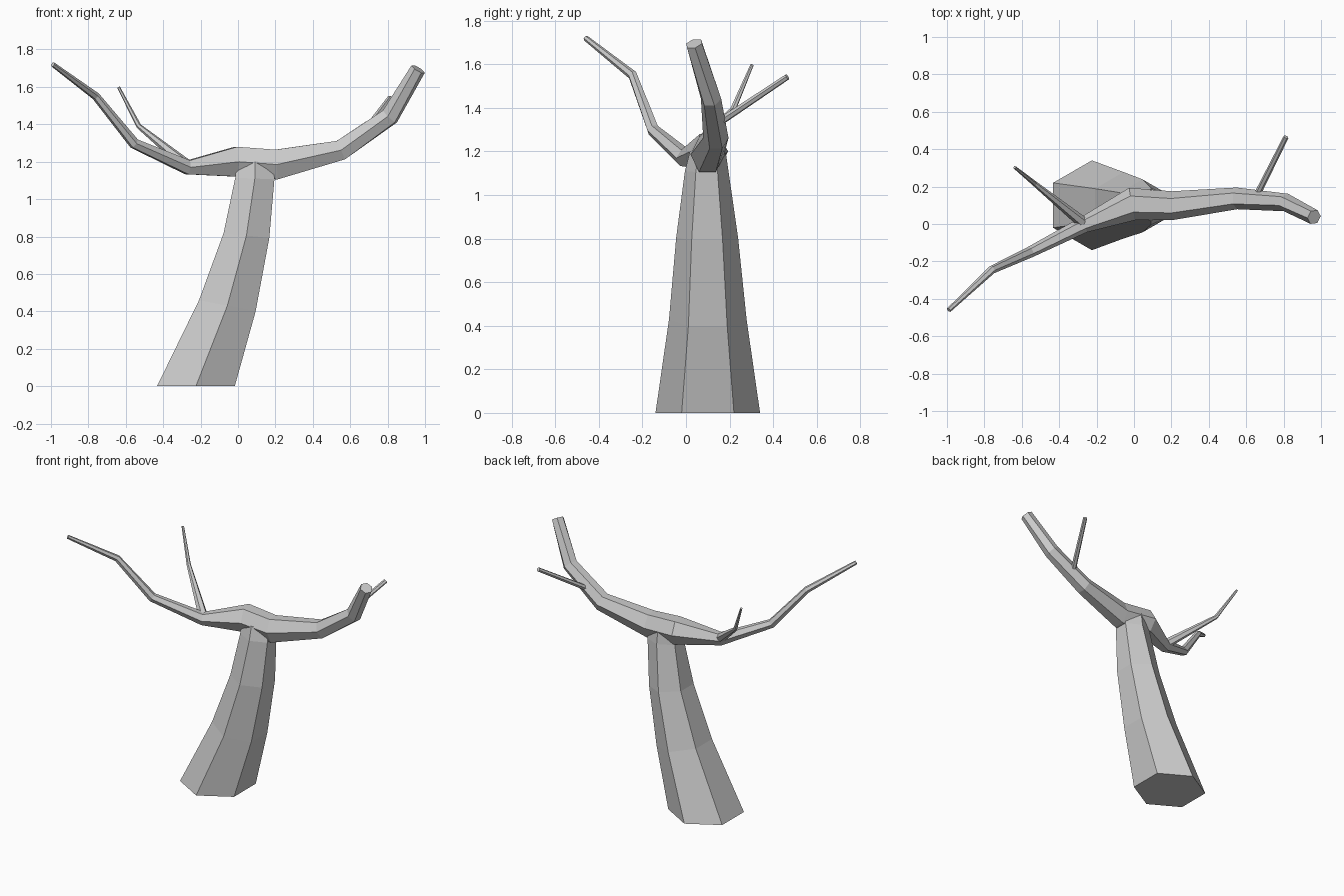
import bpy
import bmesh
from math import cos, sin, pi
from mathutils import Vector

cube = bpy.data.objects.get("Cube")
if cube:
    bpy.data.objects.remove(cube)

# One plain grey for the whole tree
grey = bpy.data.materials.new("light grey")
grey.use_nodes = True
colour = (0.6, 0.6, 0.6, 1)
grey.diffuse_color = colour
grey.node_tree.nodes["Principled BSDF"].inputs["Base Color"].default_value = colour

SIDES = 6


def tube(name, rings, axes=None):
    """Six-sided limb through rings of (x, y, z, side radius, up radius)."""
    points = [Vector(r[:3]) for r in rings]
    last = len(points) - 1
    bm = bmesh.new()
    loops = []
    for i, (p, ring) in enumerate(zip(points, rings)):
        # Each ring sits on the bisector of its neighbouring segments
        if axes:
            axis = Vector(axes[i]).normalized()
        else:
            before = (p - points[max(i - 1, 0)]).normalized()
            after = (points[min(i + 1, last)] - p).normalized()
            axis = (before + after).normalized()
        travel = points[last] - points[0]
        side = Vector((-travel.y, travel.x, 0))
        if not axes:
            side = Vector((-axis.y, axis.x, 0))
        side.normalize()
        up = axis.cross(side)
        r_side, r_up = ring[3], ring[-1]
        loops.append([bm.verts.new(p + side * r_side * cos(2 * pi * k / SIDES)
                                   + up * r_up * sin(2 * pi * k / SIDES))
                      for k in range(SIDES)])
    for a, b in zip(loops, loops[1:]):
        for k in range(SIDES):
            n = (k + 1) % SIDES
            bm.faces.new((a[k], a[n], b[n], b[k]))
    bm.faces.new(loops[0])
    bm.faces.new(loops[-1])
    bmesh.ops.recalc_face_normals(bm, faces=bm.faces)
    mesh = bpy.data.meshes.new(name)
    bm.to_mesh(mesh)
    bm.free()
    mesh.materials.append(grey)
    obj = bpy.data.objects.new(name, mesh)
    bpy.context.collection.objects.link(obj)
    return obj


# Leaning trunk, flared at the ground, ending inside the boughs
tube("trunk", [
    (-0.225, 0.1, 0, 0.24),
    (-0.057, 0.1, 0.43, 0.178),
    (0.045, 0.097, 0.805, 0.142),
    (0.09, 0.095, 1.11, 0.1, 0.121),
    (0.09, 0.1, 1.2, 0.082, 0.115),
], axes=[(0, 0, 1), (0.2, 0, 1), (0.1, 0, 1), (0.04, 0, 1), (0, 0, 1)])

# Right and left boughs as one limb across the trunk
tube("boughs", [
    (-0.99, -0.46, 1.72, 0.013),
    (-0.76, -0.245, 1.55, 0.022),
    (-0.555, -0.15, 1.297, 0.03),
    (-0.27, -0.005, 1.17, 0.043),
    (-0.01, 0.107, 1.2, 0.088, 0.092),
    (0.205, 0.098, 1.185, 0.077, 0.092),
    (0.55, 0.137, 1.262, 0.058, 0.062),
    (0.812, 0.115, 1.442, 0.048, 0.053),
    (0.963, 0.037, 1.695, 0.041),
])

# Thin twigs
tube("right_twig", [
    (-0.265, 0.0, 1.175, 0.032),
    (-0.53, 0.215, 1.39, 0.014),
    (-0.638, 0.303, 1.597, 0.008),
])
tube("left_twig", [
    (0.65, 0.14, 1.325, 0.018),
    (0.813, 0.465, 1.542, 0.014),
])
